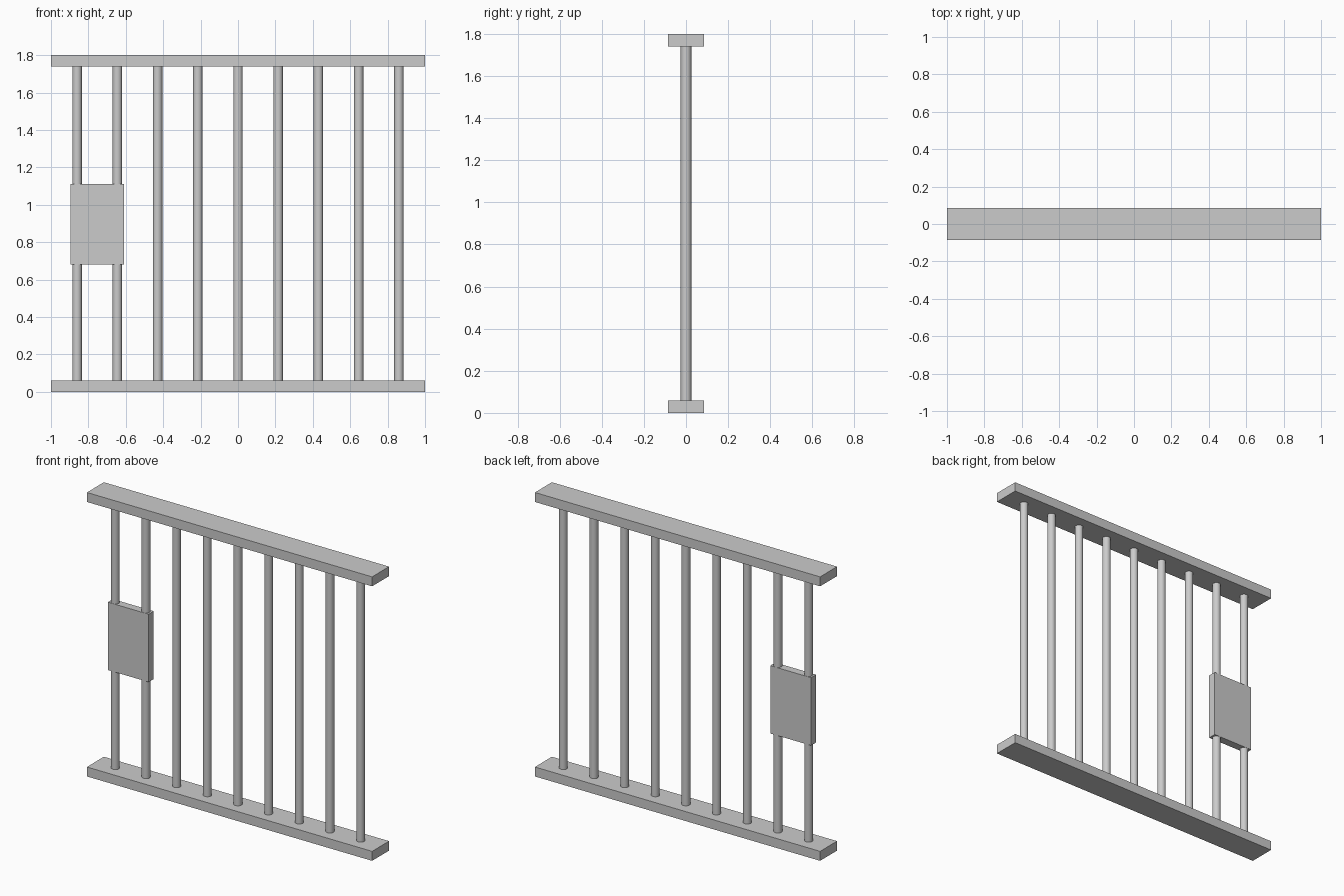
import bpy

if "Cube" in bpy.data.objects:
    bpy.data.objects.remove(bpy.data.objects["Cube"])

def box(name, center, size):
    bpy.ops.mesh.primitive_cube_add(size=1, location=center)
    o = bpy.context.object
    o.name = name
    o.scale = size
    bpy.ops.object.transform_apply(location=False, rotation=False, scale=True)
    return o

# Horizontal rails
box("bottom_rail", (0, 0, 0.03), (2, 0.17, 0.06))
box("top_rail", (0, 0, 1.77), (2, 0.17, 0.06))

# Nine round upright bars
for i in range(9):
    bpy.ops.mesh.primitive_cylinder_add(vertices=24, radius=0.025, depth=1.68,
                                        location=((i - 4) * 0.215, 0, 0.9))
    bpy.context.object.name = f"bar_{i + 1}"
    bpy.ops.object.shade_smooth_by_angle()

# Lock plate spanning the two left bars
box("lock_plate", (-0.752, 0, 0.895), (0.286, 0.051, 0.43))
